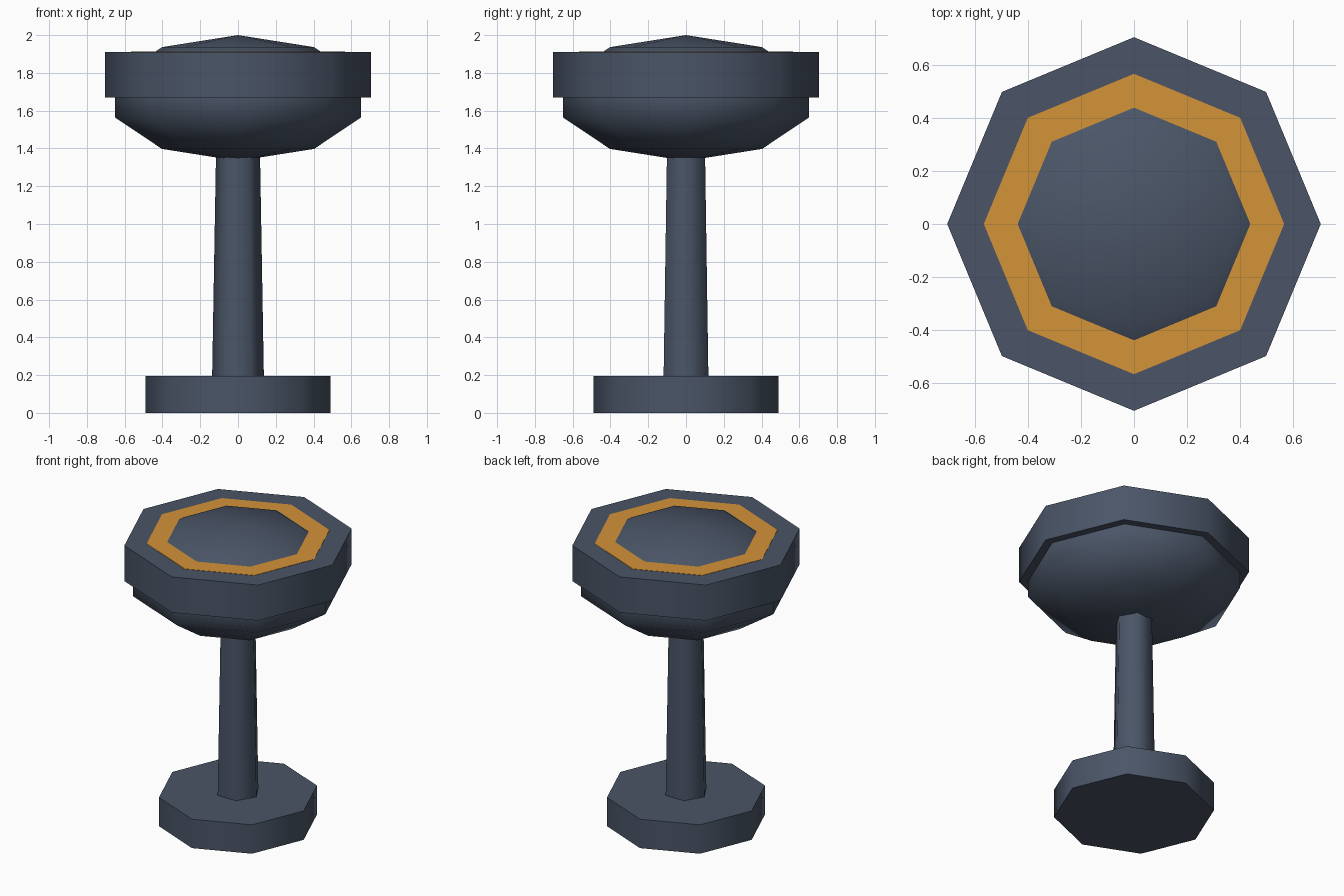
import bpy, math

if "Cube" in bpy.data.objects:
    bpy.data.objects.remove(bpy.data.objects["Cube"])


def material(name, rgb):
    m = bpy.data.materials.new(name)
    m.diffuse_color = (*rgb, 1)
    m.use_nodes = True
    m.node_tree.nodes["Principled BSDF"].inputs["Base Color"].default_value = m.diffuse_color
    return m


slate = material("slate_grey", (0.069, 0.091, 0.135))
amber = material("amber", (0.65, 0.292, 0.04))


def lathe(name, profile, sides, mat, smooth=50, closed=False):
    """Spin (radius, z) points, listed bottom to top, round z; first corner on +x."""
    verts, rings, faces = [], [], []
    for r, z in profile:
        n = sides if r > 0 else 1
        rings.append([len(verts) + i for i in range(n)])
        for i in range(n):
            a = 2 * math.pi * i / sides
            verts.append((r * math.cos(a), r * math.sin(a), z))
    pairs = list(zip(rings, rings[1:]))
    if closed:
        pairs.append((rings[-1], rings[0]))
    for lo, hi in pairs:
        for i in range(sides):
            j = (i + 1) % sides
            quad = [lo[i % len(lo)], lo[j % len(lo)], hi[j % len(hi)], hi[i % len(hi)]]
            faces.append(list(dict.fromkeys(quad)))
    if not closed:
        if len(rings[0]) > 1:
            faces.append(rings[0][::-1])
        if len(rings[-1]) > 1:
            faces.append(rings[-1])
    me = bpy.data.meshes.new(name)
    me.from_pydata(verts, [], faces)
    me.materials.append(mat)
    ob = bpy.data.objects.new(name, me)
    bpy.context.collection.objects.link(ob)
    bpy.ops.object.select_all(action='DESELECT')
    bpy.context.view_layer.objects.active = ob
    ob.select_set(True)
    bpy.ops.object.shade_smooth_by_angle(angle=math.radians(smooth))
    return ob


# Octagonal foot and tapered six-sided post
lathe("base", [(0.49, 0), (0.49, 0.195)], 8, slate)
lathe("post", [(0.137, 0.19), (0.116, 1.40)], 6, slate, smooth=65)

# Flattened low-poly ball: bowl below, dome above
R, H, C = 0.685, 0.333, 1.667
ball = [(R * math.sin(math.pi * k / 5) if 0 < k < 5 else 0,
         C - H * math.cos(math.pi * k / 5)) for k in range(6)]
lathe("bowl_and_dome", ball, 8, slate, smooth=180)

# Rim disc around the ball
lathe("rim", [(0.705, 1.67), (0.705, 1.91)], 8, slate)

# Inlaid ring on top of the rim
lathe("light_ring", [(0.42, 1.906), (0.567, 1.906), (0.567, 1.912), (0.42, 1.912)],
      8, amber, closed=True)
